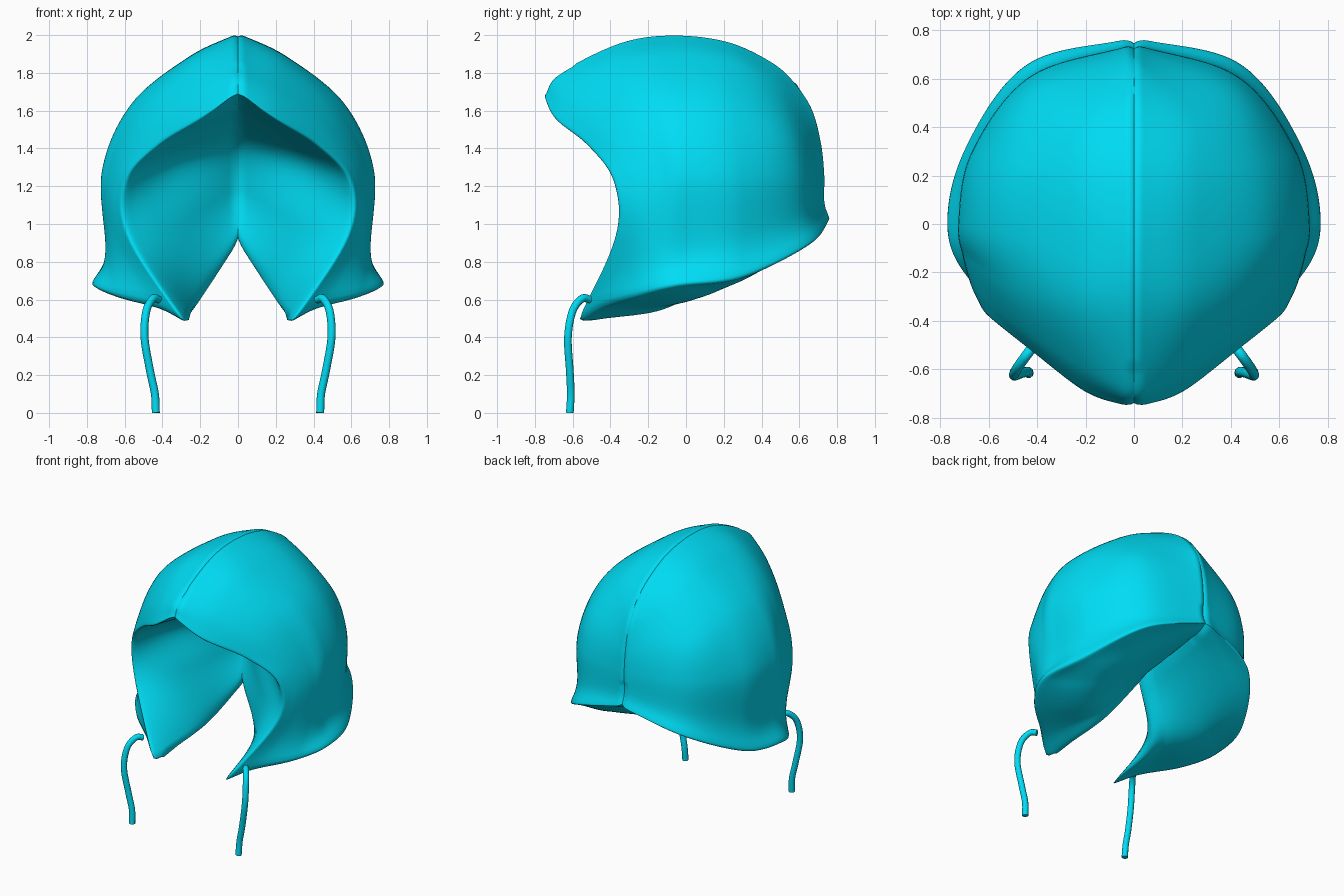
import bpy, bmesh, math
from mathutils import Vector as V

if "Cube" in bpy.data.objects:
    bpy.data.objects.remove(bpy.data.objects["Cube"])

mat = bpy.data.materials.new("cyan_cloth")
mat.diffuse_color = (0.0, 0.72, 0.91, 1)
mat.use_nodes = True
mat.node_tree.nodes["Principled BSDF"].inputs["Base Color"].default_value = mat.diffuse_color


def spline(pts, t):
    """Catmull-Rom through pts, t in 0..1."""
    n = len(pts) - 1
    i = min(int(t * n), n - 1)
    f = t * n - i
    b, c = pts[i], pts[i + 1]
    a = pts[i - 1] if i > 0 else 2 * b - c
    d = pts[i + 2] if i + 2 <= n else 2 * c - b
    return 0.5 * (2 * b + (c - a) * f + (2 * a - 5 * b + 4 * c - d) * f ** 2
                  + (3 * b - a - 3 * c + d) * f ** 3)


def seam_dip(p):
    """Round each half in towards the centre seam, most at the brim peak."""
    x = max(p.x, 0)
    q = V((x, p.y, p.z))
    w = 0.05 if p.y < -.6 or (p.y > .6 and p.z < 1.2) else 0.035
    if x < w:
        q += (V((0, 0, 1.2)) - q).normalized() * 0.5 * w * (1 - x / w) ** 2
        q.x = x
    return q


# Outer shell: columns from front edge to back seam, each running crown to hem
columns = [
    [(0, -.76, 1.70), (.20, -.70, 1.555), (.43, -.525, 1.41), (.60, -.39, 1.22), (.58, -.38, .93), (.27, -.595, .465)],
    [(0, -.685, 1.805), (.23, -.58, 1.70), (.48, -.42, 1.51), (.65, -.27, 1.25), (.645, -.28, .95), (.42, -.47, .545)],
    [(0, -.36, 1.965), (.25, -.34, 1.85), (.53, -.25, 1.60), (.695, -.14, 1.25), (.69, -.15, .88), (.65, -.28, .61)],
    [(0, -.08, 2.01), (.26, -.07, 1.885), (.565, -.03, 1.635), (.72, 0, 1.28), (.70, 0, .85), (.78, -.05, .67)],
    [(0, .22, 1.975), (.26, .23, 1.855), (.53, .26, 1.61), (.665, .29, 1.27), (.655, .30, .90), (.715, .29, .71)],
    [(0, .46, 1.865), (.22, .47, 1.74), (.39, .55, 1.50), (.43, .60, 1.27), (.42, .62, 1.02), (.45, .66, .89)],
    [(0, .60, 1.75), (0, .685, 1.60), (0, .725, 1.43), (0, .74, 1.28), (0, .745, 1.12), (0, .77, 1.04)],
]
columns = [[V(p) for p in c] for c in columns]

# Lining: centre seam (y, z) and mid points, paired with stations round the rim
seam = [(-.76, 1.70), (-.52, 1.62), (-.22, 1.53), (.01, 1.40), (.09, 1.18), (.05, .92),
        (.20, .94), (.35, .95), (.48, .97), (.60, .99), (.69, 1.0), (.77, 1.04)]
middle = [(0, -.76, 1.70), (.11, -.59, 1.585), (.24, -.34, 1.46), (.33, -.17, 1.31),
          (.32, -.17, 1.0), (.215, -.12, .60), (.29, 0, .60), (.40, .08, .615),
          (.46, .20, .66), (.42, .38, .75), (.27, .62, .92), (0, .77, 1.04)]
seam = [V((0, y, z)) for y, z in seam]
middle = [V(p) for p in middle]

NU, NV, NK = 96, 64, 28
us = [1 - (1 - i / NU) ** 1.5 for i in range(NU + 1)]   # denser at the seams
vs_ = [(j / NV) ** 1.5 for j in range(NV + 1)]
outer = []
for v in vs_:
    row = [spline(c, v) for c in columns]
    outer.append([spline(row, u) for u in us])

rim = [(5 * v, outer[j][0]) for j, v in enumerate(vs_)]
rim += [(5 + 6 * us[i], outer[NV][i]) for i in range(1, NU + 1)]
lining = []
for s, p in rim:
    ends = [spline(seam, s / 11), spline(middle, s / 11), p]
    lining.append([spline(ends, k / NK) for k in range(NK)] + [p])

bm = bmesh.new()
soft = []
for grid in (outer, lining):
    vs = [[bm.verts.new(seam_dip(p)) for p in row] for row in grid]
    for r0, r1 in zip(vs, vs[1:]):
        for a in range(len(r0) - 1):
            bm.faces.new((r0[a], r0[a + 1], r1[a + 1], r1[a]))
    if grid is outer:
        soft += [v for r in vs for v in r[:3]] + [v for r in vs[-3:] for v in r]
    else:
        soft += [v for r in vs for v in r[-3:]]
bmesh.ops.remove_doubles(bm, verts=bm.verts, dist=0.0005)
# Roll the rim so brim, flaps and hem are rounded
soft = list({v for v in soft if v.is_valid and v.co.x > 0.02})
for _ in range(4):
    bmesh.ops.smooth_vert(bm, verts=soft, factor=0.5,
                          use_axis_x=True, use_axis_y=True, use_axis_z=True)
bmesh.ops.recalc_face_normals(bm, faces=bm.faces)
# Make sure the crown faces outward
top = max(bm.faces, key=lambda f: f.calc_center_median().z)
if top.normal.z < 0:
    bmesh.ops.reverse_faces(bm, faces=bm.faces)
for f in bm.faces:
    f.smooth = True
me = bpy.data.meshes.new("bonnet")
bm.to_mesh(me)
bm.free()
me.materials.append(mat)
bonnet = bpy.data.objects.new("bonnet", me)
bpy.context.collection.objects.link(bonnet)
mir = bonnet.modifiers.new("other_half", "MIRROR")
mir.use_mirror_merge = False

# Chin ties: round cords hanging from the flaps
path = [(.42, -.51, .60), (.45, -.55, .605), (.485, -.60, .54), (.495, -.625, .40),
        (.465, -.615, .22), (.44, -.61, .10), (.435, -.615, 0)]
for side, name in ((1, "right_tie"), (-1, "left_tie")):
    cu = bpy.data.curves.new(name, "CURVE")
    cu.dimensions = "3D"
    cu.bevel_depth = 0.021
    cu.bevel_resolution = 3
    cu.use_fill_caps = True
    pts = [V((side * x, y, z)) for x, y, z in path]
    sp = cu.splines.new("POLY")
    sp.points.add(40)
    for i in range(41):
        sp.points[i].co = (*spline(pts, i / 40), 1)
    sp.use_smooth = True
    cu.materials.append(mat)
    bpy.context.collection.objects.link(bpy.data.objects.new(name, cu))
